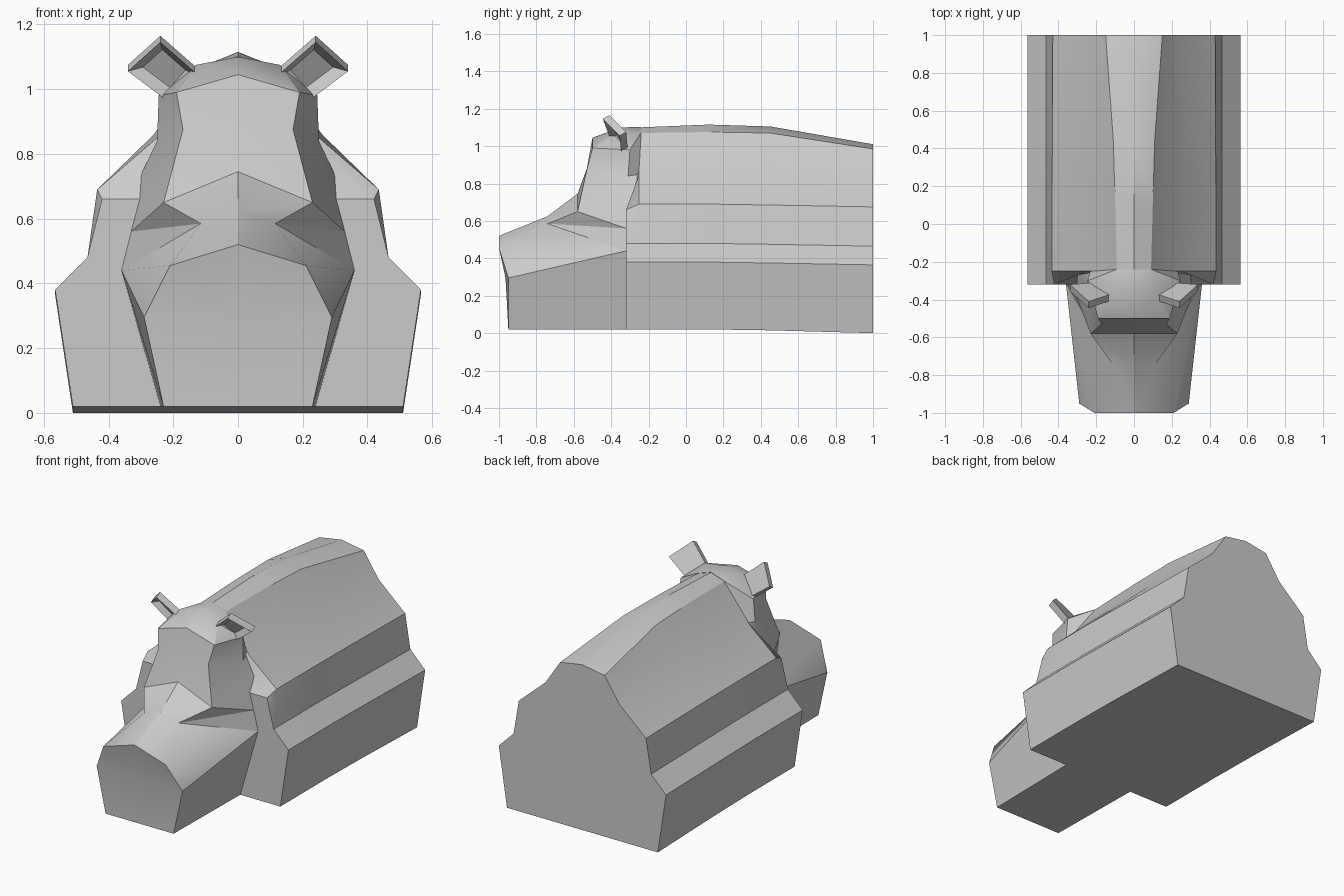
import bpy
import bmesh
import math
from mathutils import Vector

default_cube = bpy.data.objects.get("Cube")
if default_cube:
    bpy.data.objects.remove(default_cube, do_unlink=True)

# Single plain hide colour
GREY = (0.6, 0.6, 0.6, 1.0)
hide = bpy.data.materials.new("plain grey hide")
hide.use_nodes = True
hide.diffuse_color = GREY
hide.node_tree.nodes["Principled BSDF"].inputs["Base Color"].default_value = GREY


def finish(bm, name):
    """Weld, orient and turn a bmesh into a shaded object."""
    bmesh.ops.remove_doubles(bm, verts=bm.verts, dist=0.001)
    bmesh.ops.holes_fill(bm, edges=bm.edges)
    bmesh.ops.recalc_face_normals(bm, faces=bm.faces)
    mesh = bpy.data.meshes.new(name)
    bm.to_mesh(mesh)
    bm.free()
    mesh.materials.append(hide)
    obj = bpy.data.objects.new(name, mesh)
    bpy.context.collection.objects.link(obj)
    bpy.ops.object.select_all(action="DESELECT")
    bpy.context.view_layer.objects.active = obj
    obj.select_set(True)
    bpy.ops.object.shade_smooth_by_angle(angle=math.radians(30))
    return obj


def add_face(bm, points, side=1):
    verts = [bm.verts.new((x * side, y, z)) for x, y, z in points]
    return bm.faces.new(verts)


# Body: stations along the back, each a half outline from belly to spine
def station(y, belly, hip, shoulder, flank, ridge, spine):
    outline = [(0.51, belly), (0.565, hip), (0.465, hip + 0.1),
               shoulder, flank, ridge, (0, spine)]
    return [(x, y, z) for x, z in outline]


NECK_Y = -0.32
front = station(NECK_Y, 0.02, 0.38, (0.42, 0.66), (0.3, 0.735), (0.1, 1), 1.05)
# The upper chest leans back behind the head
front[4] = (0.3, -0.27, 0.735)
front[5] = (0.1, -0.26, 1)
front[6] = (0, -0.26, 1.05)
withers = station(-0.25, 0.02, 0.38, (0.435, 0.69), (0.25, 0.85), (0.09, 1.07), 1.1)
for i in range(3):
    withers[i] = front[i]
stations = [
    front,
    withers,
    station(0.12, 0.02, 0.38, (0.435, 0.69), (0.26, 0.86), (0.1, 1.075), 1.115),
    station(0.45, 0.015, 0.375, (0.432, 0.685), (0.26, 0.86), (0.11, 1.07), 1.105),
    station(1, 0, 0.365, (0.43, 0.675), (0.25, 0.835), (0.15, 0.985), 1.01),
]
bm = bmesh.new()
for near, far in zip(stations, stations[1:]):
    for i in range(len(near) - 1):
        quad = [near[i], near[i + 1], far[i + 1], far[i]]
        corners = [p for n, p in enumerate(quad) if p not in quad[:n]]
        if len(corners) > 2:
            for side in (1, -1):
                add_face(bm, corners, side)
    (x, y, z), (fx, fy, fz) = near[0], far[0]
    if y != fy:
        add_face(bm, [(x, y, z), (-x, y, z), (-fx, fy, fz), (fx, fy, fz)])
# Chest and rump caps, split into bands
for cap in (stations[0], stations[-1]):
    for (x, y, z), (tx, ty, tz) in zip(cap, cap[1:]):
        band = [(x, y, z), (tx, ty, tz), (-x, y, z)]
        if tx:
            band.insert(2, (-tx, ty, tz))
        add_face(bm, band)
finish(bm, "body")

# Head: named landmarks on the left half
head = {
    "chin": (0.23, -0.95, 0.02), "chin_mid": (0, -0.95, 0.02),
    "lip": (0.29, -0.95, 0.295), "lip_mid": (0, -0.965, 0.295),
    "snout": (0.21, -1, 0.455), "snout_mid": (0, -1, 0.52),
    "jaw": (0.24, -0.3, 0.02), "jaw_mid": (0, -0.3, 0.02),
    "cheek": (0.36, NECK_Y, 0.44), "temple": (0.33, NECK_Y, 0.56),
    "eye": (0.115, -0.74, 0.585), "bridge": (0, -0.74, 0.625),
    "brow": (0.23, -0.58, 0.65), "brow_mid": (0, -0.58, 0.745),
    "forehead": (0.17, -0.53, 0.875), "forehead_mid": (0, -0.53, 0.88),
    "poll": (0.19, -0.5, 0.99), "poll_mid": (0, -0.5, 1.045),
    "neck": (0.3, -0.265, 0.735), "nape": (0.25, -0.31, 0.84),
    "ear_root": (0.245, -0.3, 0.98),
    "crown": (0.13, -0.37, 1.075), "crown_mid": (0, -0.35, 1.1),
    "crest": (0.09, -0.24, 1.072), "crest_mid": (0, -0.24, 1.102),
    "hollow": (0.23, -0.24, 0.85),
}
head_faces = [
    "chin_mid chin lip lip_mid", "lip_mid lip snout snout_mid",
    "chin_mid chin jaw jaw_mid", "chin jaw cheek lip",
    "lip cheek snout", "snout cheek eye", "eye cheek temple",
    "snout_mid snout eye bridge", "bridge eye brow brow_mid",
    "eye temple brow", "brow_mid brow forehead forehead_mid",
    "forehead_mid forehead poll poll_mid",
    "brow temple neck", "brow neck nape forehead",
    "forehead nape ear_root poll", "poll_mid poll crown crown_mid",
    "poll ear_root crown", "crown ear_root crest",
    "crown_mid crown crest crest_mid",
    "ear_root nape hollow crest", "nape neck hollow",
]
bm = bmesh.new()
for names in head_faces:
    for side in (1, -1):
        add_face(bm, [head[n] for n in names.split()], side)
finish(bm, "head")

# Ears: slanted slabs with a hollowed front
tip, outer = Vector((0.24, -0.41, 1.165)), Vector((0.34, -0.32, 1.075))
root, inner = Vector((0.2, -0.31, 0.97)), Vector((0.12, -0.37, 1.06))
forward = Vector((0, -0.035, -0.02))
for side, name in ((1, "left_ear"), (-1, "right_ear")):
    bm = bmesh.new()
    back = [tip, outer, root, inner]
    rim = [p + forward for p in back]
    centre = sum(rim, Vector()) / len(rim)
    # Hollow narrows towards the root
    pit = [p.lerp(centre, 0.4) - forward * 0.8 for p in rim]
    add_face(bm, back, side)
    for i in range(len(back)):
        j = (i + 1) % len(back)
        add_face(bm, [back[i], back[j], rim[j], rim[i]], side)
        add_face(bm, [rim[i], rim[j], pit[j], pit[i]], side)
    add_face(bm, pit, side)
    finish(bm, name)
